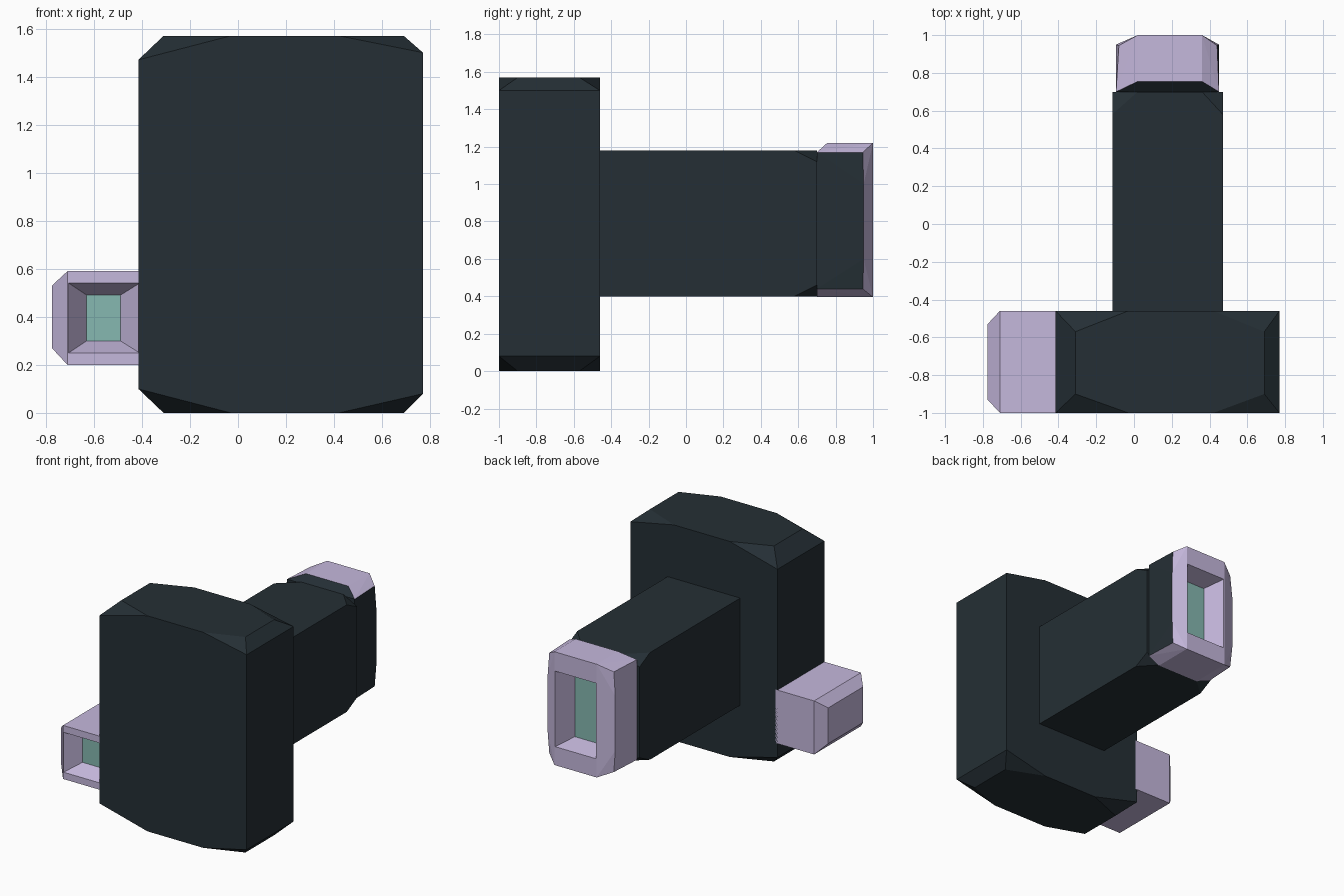
import bpy, bmesh
from mathutils import Vector
from itertools import product

if "Cube" in bpy.data.objects:
    bpy.data.objects.remove(bpy.data.objects["Cube"])


def material(name, rgb):
    m = bpy.data.materials.new(name)
    m.diffuse_color = (*rgb, 1)
    m.use_nodes = True
    m.node_tree.nodes["Principled BSDF"].inputs["Base Color"].default_value = m.diffuse_color
    return m


DARK = material("dark_slate", (0.018, 0.028, 0.035))
LILAC = material("lilac", (0.56, 0.48, 0.72))
TEAL = material("teal", (0.24, 0.48, 0.44))


def hull(points):
    """Faceted convex solid through the given points."""
    bm = bmesh.new()
    verts = [bm.verts.new(p) for p in sorted(set(points))]
    bmesh.ops.convex_hull(bm, input=verts)
    bmesh.ops.delete(bm, geom=[v for v in bm.verts if not v.link_faces], context='VERTS')
    bmesh.ops.dissolve_limit(bm, angle_limit=0.02, verts=bm.verts, edges=bm.edges)
    bmesh.ops.recalc_face_normals(bm, faces=bm.faces)
    return bm


def recess(bm, direction, steps):
    """Step the end face on y inwards; each step is (x0, x1, z0, z1, y)."""
    bm.normal_update()
    face = max(bm.faces, key=lambda f: f.normal.y * direction)
    for x0, x1, z0, z1, y in steps:
        bmesh.ops.inset_individual(bm, faces=[face], thickness=0.005)
        c = face.calc_center_median()
        for v in face.verts:
            v.co = Vector((x0 if v.co.x < c.x else x1, y, z0 if v.co.z < c.z else z1))
    face.material_index = 2
    bm.normal_update()


def finish(name, bm, mats):
    me = bpy.data.meshes.new(name)
    bm.to_mesh(me)
    bm.free()
    for m in mats:
        me.materials.append(m)
    ob = bpy.data.objects.new(name, me)
    bpy.context.collection.objects.link(ob)


# Main head block: shallow corner cuts on both ends, wider flat in the middle
pts = list(product((-0.415,), (-1, -0.46), (0.10, 1.47)))
pts += product((0.77,), (-1, -0.46), (0.08, 1.50))
pts += product((-0.03, 0.42), (-1, -0.46), (0, 1.57))
pts += product((-0.31, 0.69), (-0.90, -0.57), (0, 1.57))
finish("head_block", hull(pts), [DARK])

# Shaft with trimmed corners at its far end
pts = list(product((-0.115, 0.47), (-0.46, 0.58), (0.40, 1.18)))
pts += product((-0.115, 0.47), (0.70,), (0.46, 1.12))
pts += product((0.02, 0.36), (0.70,), (0.40, 1.18))
finish("shaft", hull(pts), [DARK])

# End cap with a recessed teal panel
pts = list(product((0.02, 0.36), (0.755, 1.0), (1.22,)))
pts += product((0.02, 0.36), (0.70, 1.0), (0.395,))
pts += product((-0.095, 0.45), (0.70,), (0.44, 1.17))
pts += product((-0.095, 0.45), (0.95,), (0.60, 1.00))
pts += product((-0.08, 0.44), (0.945,), (0.44, 1.17))
cap = hull(pts)
for f in cap.faces:
    if f.normal.x > 0.95 or f.normal.y < -0.3:
        f.material_index = 1
recess(cap, 1, [(0.025, 0.355, 0.53, 1.08, 1.0), (0.08, 0.30, 0.56, 1.05, 0.85)])
finish("end_cap", cap, [LILAC, DARK, TEAL])

# Small side pod with its own recessed panel
pts = list(product((-0.71, -0.40), (-1, -0.46), (0.20, 0.59)))
pts += product((-0.775,), (-0.93, -0.53), (0.27, 0.53))
pod = hull(pts)
recess(pod, -1, [(-0.705, -0.41, 0.25, 0.54, -1.0), (-0.63, -0.49, 0.30, 0.49, -0.89)])
finish("side_pod", pod, [LILAC, DARK, TEAL])
